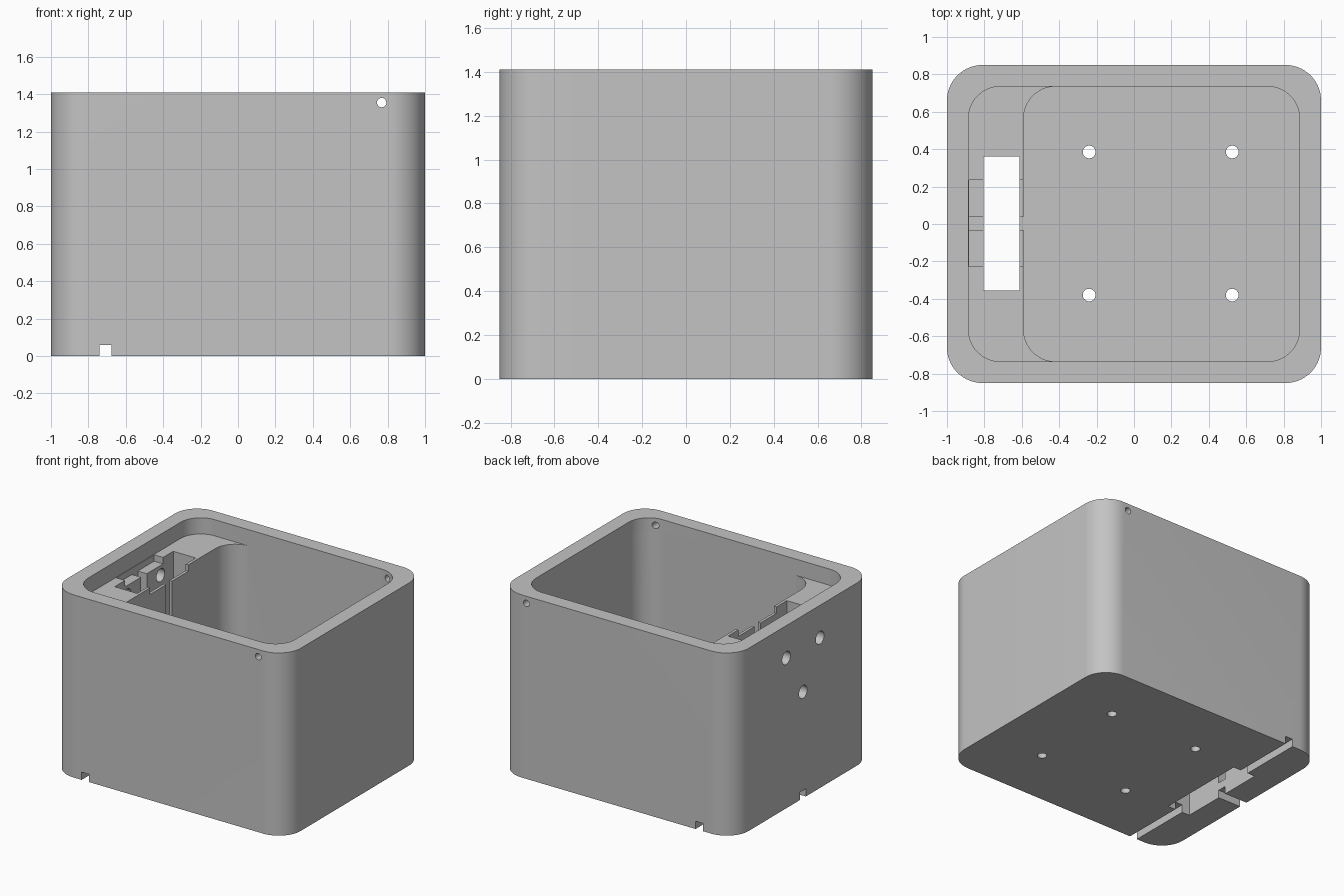
import bpy
import bmesh
import math

cube = bpy.data.objects.get("Cube")
if cube:
    bpy.data.objects.remove(cube, do_unlink=True)

grey = bpy.data.materials.new("plain_grey")
grey.use_nodes = True
grey.diffuse_color = (0.55, 0.55, 0.55, 1)
grey.node_tree.nodes["Principled BSDF"].inputs["Base Color"].default_value = (0.55, 0.55, 0.55, 1)


def prism(name, outline, low, high):
    """Extrude a flat outline from low to high along z."""
    bm = bmesh.new()
    base = bm.faces.new([bm.verts.new((x, y, low)) for x, y in outline])
    top = bmesh.ops.extrude_face_region(bm, geom=[base])["geom"]
    moved = [v for v in top if isinstance(v, bmesh.types.BMVert)]
    bmesh.ops.translate(bm, verts=moved, vec=(0, 0, high - low))
    bmesh.ops.recalc_face_normals(bm, faces=bm.faces)
    mesh = bpy.data.meshes.new(name)
    bm.to_mesh(mesh)
    bm.free()
    mesh.materials.append(grey)
    obj = bpy.data.objects.new(name, mesh)
    bpy.context.collection.objects.link(obj)
    return obj


def rounded(x0, x1, y0, y1, r, steps=16):
    """Rectangle outline with rounded corners."""
    corners = [(x1 - r, y1 - r), (x0 + r, y1 - r), (x0 + r, y0 + r), (x1 - r, y0 + r)]
    points = []
    for quarter, (cx, cy) in enumerate(corners):
        for i in range(steps + 1):
            a = math.pi / 2 * (quarter + i / steps)
            points.append((cx + r * math.cos(a), cy + r * math.sin(a)))
    return points


def box(name, x0, x1, y0, y1, z0, z1):
    return prism(name, [(x0, y0), (x1, y0), (x1, y1), (x0, y1)], z0, z1)


def drill(name, radius, length, location, rotation=(0, 0, 0)):
    bpy.ops.mesh.primitive_cylinder_add(vertices=32, radius=radius, depth=length,
                                        location=location, rotation=rotation)
    obj = bpy.context.object
    obj.name = name
    obj.data.materials.append(grey)
    return obj


def cut(body, cutter):
    mod = body.modifiers.new("cut", "BOOLEAN")
    mod.operation = "DIFFERENCE"
    mod.solver = "EXACT"
    mod.object = cutter
    bpy.context.view_layer.update()
    bpy.context.view_layer.objects.active = body
    bpy.ops.object.modifier_apply(modifier=mod.name)
    bpy.data.objects.remove(cutter, do_unlink=True)


HEIGHT, LEDGE, FLOOR, CHANNEL = 1.41, 1.285, 0.12, 0.06

# Outer body with rounded upright edges
body = prism("enclosure_body", rounded(-1, 1, -0.85, 0.85, 0.19), 0, HEIGHT)

# Shallow lid recess and the deep main chamber
cut(body, prism("lid_recess", rounded(-0.885, 0.885, -0.735, 0.735, 0.17), LEDGE, 1.6))
cut(body, prism("main_chamber", rounded(-0.59, 0.885, -0.735, 0.735, 0.17), FLOOR, LEDGE + 0.05))

# Side shaft through the full height
cut(body, box("side_shaft", -0.805, -0.612, -0.355, 0.36, -0.1, 1.5))

# Shallow step and narrow slit on both sides of the shaft
cut(body, box("ledge_step", -0.882, -0.55, -0.228, 0.236, LEDGE - 0.05, LEDGE + 0.05))
cut(body, box("centre_slit", -0.882, -0.55, -0.033, 0.038, FLOOR, LEDGE + 0.05))

# Cable channels under the base
cut(body, box("long_channel", -0.74, -0.677, -1, 1, -0.1, CHANNEL))
cut(body, box("short_channel", -1.2, -0.7, -0.033, 0.038, -0.1, CHANNEL))

# Mounting holes in the floor
for x in (-0.24, 0.525):
    for y in (-0.38, 0.385):
        cut(body, drill("floor_hole", 0.034, 0.5, (x, y, 0)))

# Lid screw holes through front and back walls
cut(body, drill("lid_screw_hole", 0.025, 2, (0.768, 0, 1.355), (math.pi / 2, 0, 0)))

# Three holes through the wall beside the shaft
for y, z in ((-0.205, 1.16), (0.205, 1.16), (0, 0.82)):
    cut(body, drill("side_hole", 0.05, 0.35, (-0.95, y, z), (0, math.pi / 2, 0)))

# Smooth rounded corners, crisp edges elsewhere
bpy.ops.object.select_all(action="DESELECT")
body.select_set(True)
bpy.context.view_layer.objects.active = body
bpy.ops.object.shade_smooth_by_angle(angle=math.radians(30))
